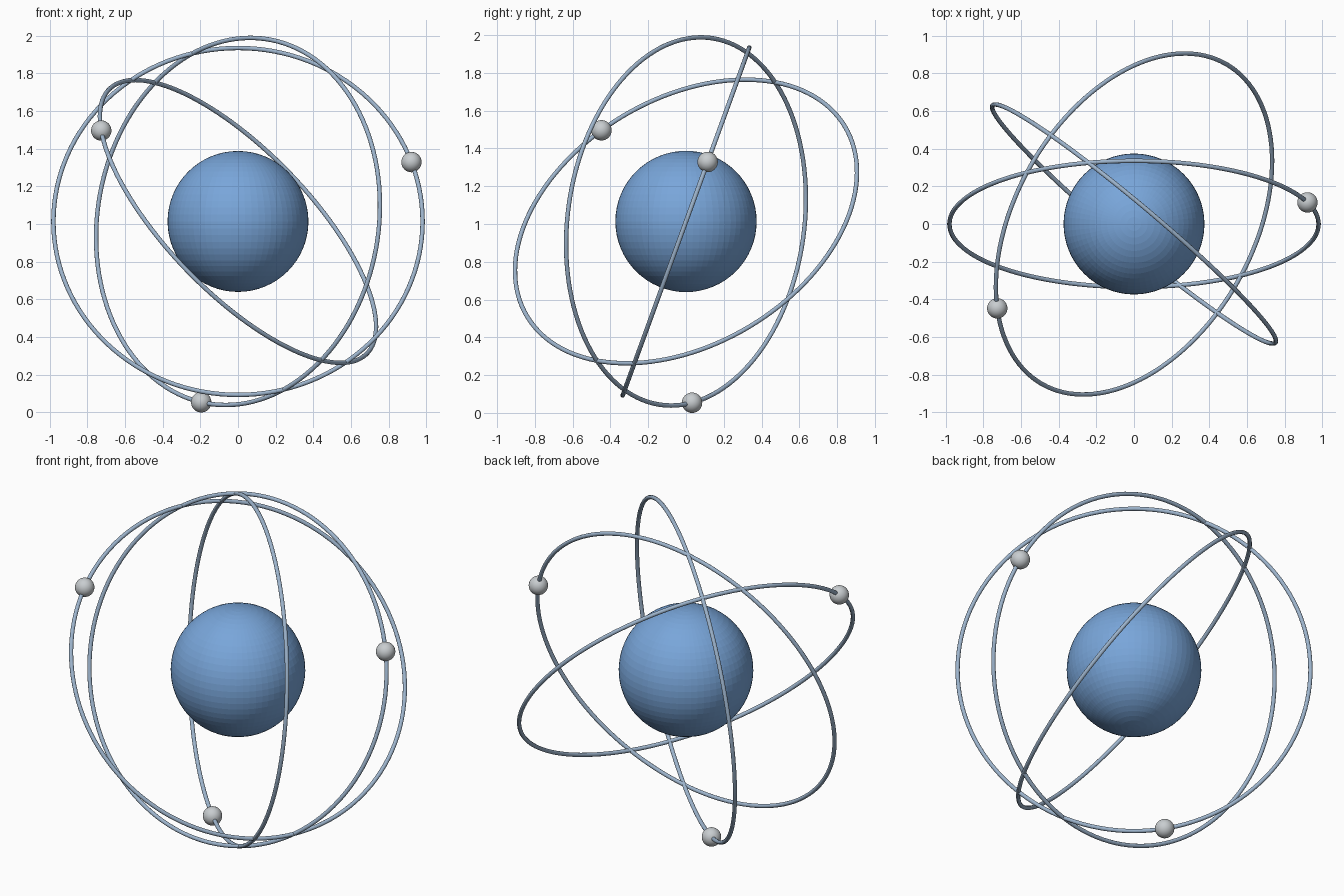
import bpy, math
from mathutils import Matrix, Vector

if "Cube" in bpy.data.objects:
    bpy.data.objects.remove(bpy.data.objects["Cube"])

CENTRE = Vector((0, 0, 1.0135))
ORBIT_R, TUBE_R = 0.98, 0.0118
NUCLEUS_R, ELECTRON_R = 0.374, 0.054


def material(name, rgb):
    m = bpy.data.materials.new(name)
    m.diffuse_color = (*rgb, 1)
    m.use_nodes = True
    m.node_tree.nodes["Principled BSDF"].inputs["Base Color"].default_value = m.diffuse_color
    return m


blue = material("blue", (0.19, 0.38, 0.70))
steel = material("steel_blue", (0.34, 0.46, 0.61))
grey = material("light_grey", (0.58, 0.61, 0.63))


def finish(name, mat, smooth):
    ob = bpy.context.object
    ob.name = name
    ob.data.materials.append(mat)
    if smooth:
        bpy.ops.object.shade_smooth()
    return ob


def ball(name, pos, radius, segments, mat, smooth):
    bpy.ops.mesh.primitive_uv_sphere_add(
        segments=segments, ring_count=segments // 2, radius=radius, location=pos)
    return finish(name, mat, smooth)


# Central nucleus, finely faceted
ball("nucleus", CENTRE, NUCLEUS_R, 64, blue, False)

# Orbit rings (tilt about x, turn about z), each carrying one electron at an angle
for i, (tilt, turn, angle) in enumerate([(70, 0, 20), (50, 60, 140), (84, -40, 260)], 1):
    rot = (Matrix.Rotation(math.radians(turn), 3, 'Z')
           @ Matrix.Rotation(math.radians(tilt), 3, 'X'))
    bpy.ops.mesh.primitive_torus_add(
        major_segments=128, minor_segments=12, major_radius=ORBIT_R,
        minor_radius=TUBE_R, location=CENTRE, rotation=rot.to_euler())
    finish(f"orbit_ring_{i}", steel, True)

    a = math.radians(angle)
    pos = CENTRE + rot @ Vector((math.cos(a), math.sin(a), 0)) * ORBIT_R
    ball(f"electron_{i}", pos, ELECTRON_R, 32, grey, True)
